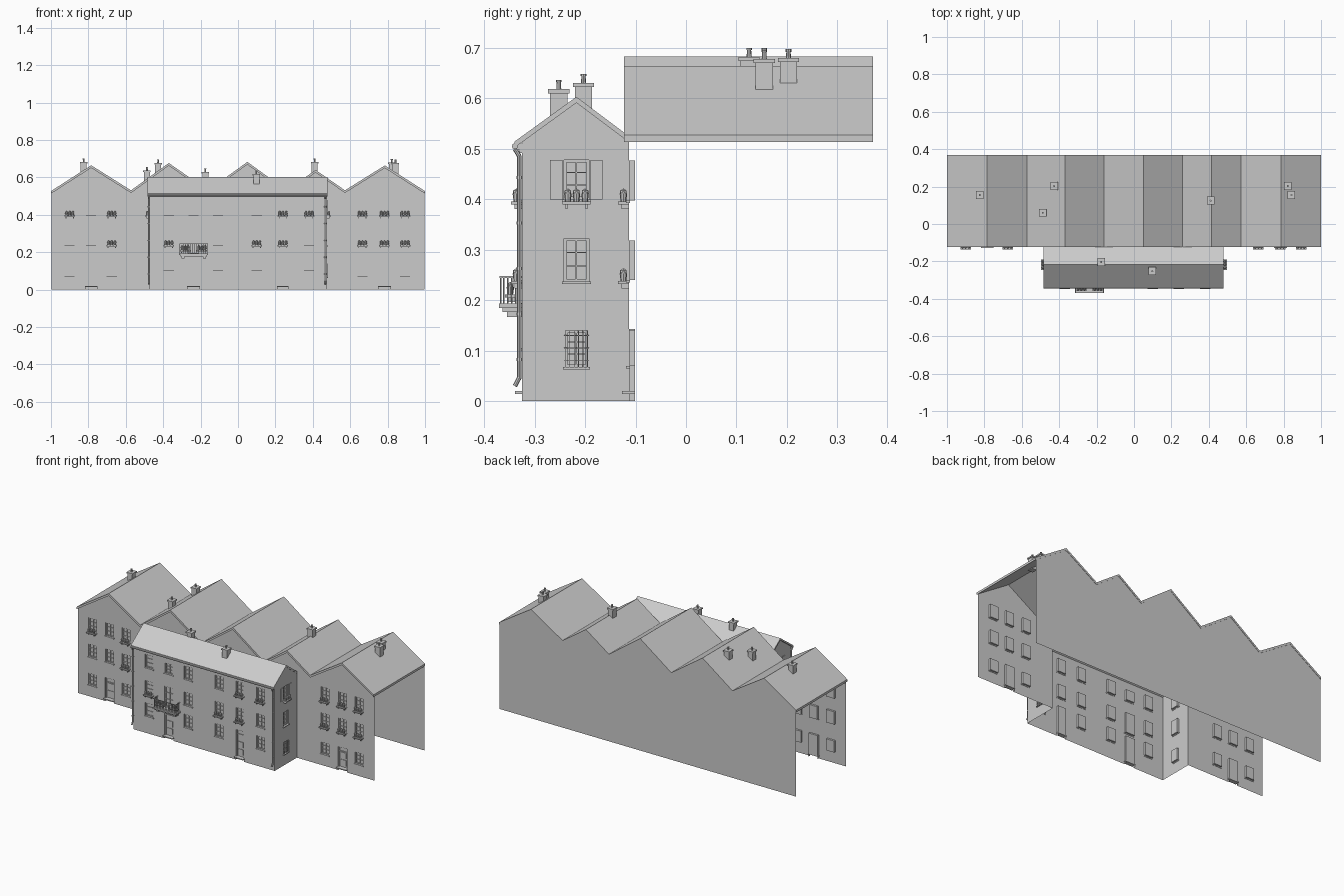
import bpy, bmesh, math
from mathutils import Vector, Matrix

if "Cube" in bpy.data.objects:
    bpy.data.objects.remove(bpy.data.objects["Cube"])


def finish(name, bm):
    bmesh.ops.remove_doubles(bm, verts=bm.verts, dist=0.00005)
    bmesh.ops.recalc_face_normals(bm, faces=bm.faces)
    me = bpy.data.meshes.new(name)
    bm.to_mesh(me)
    bm.free()
    ob = bpy.data.objects.new(name, me)
    bpy.context.collection.objects.link(ob)
    return ob


def frame(origin, along, out):
    """Wall space: u along the wall, d outward, z up."""
    o, a, n = Vector(origin), Vector(along), Vector(out)
    return lambda u, d, z: o + a * u + n * d + Vector((0, 0, z))


def box(bm, P, u0, u1, d0, d1, z0, z1):
    v = [bm.verts.new(P(u, d, z)) for u in (u0, u1) for d in (d0, d1) for z in (z0, z1)]
    for f in ((0, 1, 3, 2), (4, 6, 7, 5), (0, 4, 5, 1), (2, 3, 7, 6), (0, 2, 6, 4), (1, 5, 7, 3)):
        bm.faces.new([v[i] for i in f])


def poly(bm, pts):
    bm.faces.new([bm.verts.new(p) for p in pts])


def tube(bm, a, b, r0, r1=None, n=8):
    a, b = Vector(a), Vector(b)
    m = Matrix.Translation((a + b) / 2) @ (b - a).to_track_quat('Z', 'Y').to_matrix().to_4x4()
    bmesh.ops.create_cone(bm, cap_ends=True, segments=n, radius1=r0,
                          radius2=r0 if r1 is None else r1, depth=(b - a).length, matrix=m)


def prism(name, pts, P):
    """Extrude a closed profile between P(p, 0) and P(p, 1)."""
    bm = bmesh.new()
    n = len(pts)
    poly(bm, [P(p, 0) for p in pts])
    poly(bm, [P(p, 1) for p in pts])
    for i in range(n):
        p, q = pts[i], pts[(i + 1) % n]
        poly(bm, [P(p, 0), P(q, 0), P(q, 1), P(p, 1)])
    return finish(name, bm)


def wall(name, P, u0, u1, top, holes, depth=0.012):
    """Wall sheet with recessed openings. Hole: (centre, width, z0, z1)."""
    bm = bmesh.new()
    rects = [(c - w / 2, c + w / 2, a, b) for c, w, a, b in holes]
    us = sorted({round(x, 4) for r in rects for x in r[:2]} | {u0, u1})
    zs = sorted({round(x, 4) for r in rects for x in r[2:]} | {0, top})
    for a, b in zip(us, us[1:]):
        for c, d in zip(zs, zs[1:]):
            um, zm = (a + b) / 2, (c + d) / 2
            if not any(r[0] < um < r[1] and r[2] < zm < r[3] for r in rects):
                poly(bm, [P(a, 0, c), P(b, 0, c), P(b, 0, d), P(a, 0, d)])
    finish(name, bm)
    bm = bmesh.new()
    for a, b, c, d in rects:
        is_door = c == 0
        low = 0.02 if is_door else c
        edge = [(a, c), (b, c), (b, d), (a, d)]
        for i in range(1 if is_door else 0, 4):          # reveals
            p, q = edge[i], edge[(i + 1) % 4]
            poly(bm, [P(p[0], 0, p[1]), P(q[0], 0, q[1]), P(q[0], -depth, q[1]), P(p[0], -depth, p[1])])
        poly(bm, [P(a, -depth, low), P(b, -depth, low), P(b, -depth, d), P(a, -depth, d)])
        f, m = 0.005, (a + b) / 2
        box(bm, P, a, a + f, -depth, -0.006, low, d)     # frame
        box(bm, P, b - f, b, -depth, -0.006, low, d)
        box(bm, P, a, b, -depth, -0.006, d - f, d)
        if is_door:
            box(bm, P, a, b, -depth, -0.008, d - 0.03, d - 0.026)
            box(bm, P, a - 0.004, b + 0.004, -depth, 0.014, 0.014, 0.02)   # door step
            for z in (0.03, 0.075):
                box(bm, P, a + 0.012, b - 0.012, -depth, -0.009, z, min(z + 0.035, d - 0.032))
        else:
            box(bm, P, a, b, -depth, -0.006, c, c + f)
            box(bm, P, m - 0.0015, m + 0.0015, -depth, -0.008, c, d)
            for t in (0.36, 0.68):
                z = c + (d - c) * t
                box(bm, P, a, b, -depth, -0.008, z - 0.001, z + 0.001)
            box(bm, P, a - 0.004, b + 0.004, -0.002, 0.006, c - 0.005, c)  # sill
    finish(name + "_windows_and_doors", bm)


def flower_boxes(name, P, spots):
    bm = bmesh.new()
    for u, z in spots:
        box(bm, P, u - 0.028, u + 0.028, 0, 0.022, z - 0.008, z - 0.002)
        for k in (-1, 1):
            box(bm, P, u + k * 0.02 - 0.002, u + k * 0.02 + 0.002, 0, 0.015, z - 0.017, z - 0.008)
        for k in (-1, 0, 1):
            c = u + k * 0.017
            tube(bm, P(c, 0.011, z - 0.002), P(c, 0.011, z + 0.013), 0.0055, 0.0075)
            bmesh.ops.create_icosphere(bm, subdivisions=1, radius=0.0075,
                                       matrix=Matrix.Translation(P(c, 0.011, z + 0.016)))
    finish(name, bm)


front_wing = frame((0, -0.113, 0), (1, 0, 0), (0, -1, 0))
front_mid = frame((0, -0.325, 0), (1, 0, 0), (0, -1, 0))
TOP, MID = (0.398, 0.477), (0.24, 0.318)

# Wing front walls
for name, cols, a, b in (("left_wing_wall", (-0.9, -0.785, -0.675), -0.997, -0.475),
                         ("right_wing_wall", (0.665, 0.783, 0.893), 0.475, 0.997)):
    holes = [(c, 0.054, *r) for c in cols for r in (TOP, MID)]
    holes += [(cols[0], 0.054, 0.07, 0.14), (cols[2], 0.054, 0.07, 0.14), (cols[1], 0.06, 0, 0.143)]
    wall(name, front_wing, a, b, 0.515, holes)
flower_boxes("wing_flower_boxes", front_wing,
             [(-0.9, 0.398), (-0.675, 0.398), (-0.675, 0.24)] +
             [(x, z) for x in (0.665, 0.783, 0.893) for z in (0.398, 0.24)])

# Middle block front and side walls
holes = [(c, 0.054, *r) for c in (-0.37, -0.108, 0.1, 0.24, 0.38) for r in (TOP, MID)]
holes += [(c, 0.054, 0.105, 0.183) for c in (-0.37, -0.108, 0.1, 0.38)]
holes += [(-0.238, 0.054, 0.398, 0.46), (-0.238, 0.06, 0.195, 0.318),
          (-0.238, 0.06, 0, 0.172), (0.24, 0.054, 0, 0.183)]
wall("middle_front_wall", front_mid, -0.475, 0.475, 0.515, holes)
flower_boxes("middle_flower_boxes", front_mid,
             [(-0.37, 0.24), (0.1, 0.24), (0.24, 0.24), (0.24, 0.398), (0.38, 0.398)])
for s, name in ((1, "right_side"), (-1, "left_side")):
    P = frame((s * 0.475, 0, 0), (0, 1, 0), (s, 0, 0))
    wall(name + "_wall", P, -0.325, -0.113, 0.515,
         [(-0.217, 0.05, 0.4, 0.478), (-0.217, 0.05, 0.237, 0.322), (-0.217, 0.046, 0.068, 0.14)])
    flower_boxes(name + "_flower_box", P, [(-0.217, 0.398)])
    bm = bmesh.new()
    poly(bm, [P(-0.325, 0, 0.515), P(-0.113, 0, 0.515), P(-0.217, 0, 0.595)])
    finish(name + "_gable", bm)
    bm = bmesh.new()                                      # shutters
    for u in (-0.257, -0.177):
        box(bm, P, u - 0.012, u + 0.012, 0, 0.004, 0.4, 0.478)
    finish(name + "_shutters", bm)
    bm = bmesh.new()                                      # window grille
    for i in range(6):
        u = -0.239 + i * 0.0088
        tube(bm, P(u, 0.003, 0.068), P(u, 0.003, 0.14), 0.0009, n=5)
    for z in (0.08, 0.105, 0.13):
        tube(bm, P(-0.242, 0.003, z), P(-0.192, 0.003, z), 0.0009, n=5)
    finish(name + "_grille", bm)

# Saw-tooth roof, gable sheet and back wall
ZIG = [(-1, .527), (-.785, .665), (-.572, .531), (-.37, .677), (-.16, .531), (.05, .683),
       (.26, .531), (.415, .64), (.572, .531), (.785, .664), (1, .527)]
T = 0.014
low = [(x, z - T) for x, z in ZIG]
prism("sawtooth_roof", ZIG + low[::-1], lambda p, t: Vector((p[0], -0.123 + 0.493 * t, p[1])))
bm = bmesh.new()
mid = [(x * 0.997, z + 0.002) for x, z in low]
poly(bm, [Vector((x, -0.113, z)) for x, z in [(-0.997, 0.512)] + mid + [(0.997, 0.512)]])
finish("front_gables", bm)
bm = bmesh.new()
poly(bm, [Vector((x, 0.368, z)) for x, z in [(-0.997, 0)] + mid + [(0.997, 0)]])
finish("back_wall", bm)

# Middle block roof
R = [(-0.34, 0.514), (-0.217, 0.603), (-0.113, 0.525)]
prism("middle_roof", R + [(y, z - 0.012) for y, z in R[::-1]],
      lambda p, t: Vector((-0.484 + 0.962 * t, p[0], p[1])))

# Eaves: dentils, gutter, downpipes with clips
bm = bmesh.new()
for i in range(48):
    u = -0.47 + i * 0.02
    box(bm, front_mid, u - 0.004, u + 0.004, 0, 0.011, 0.498, 0.51)
box(bm, front_mid, -0.476, 0.476, 0, 0.005, 0.492, 0.5)
finish("eaves_dentils", bm)
bm = bmesh.new()
tube(bm, (-0.484, -0.339, 0.505), (0.478, -0.339, 0.505), 0.006)
for x in (-0.478, 0.466):
    tube(bm, (x, -0.339, 0.5), (x, -0.33, 0.485), 0.0045)
    tube(bm, (x, -0.33, 0.487), (x, -0.33, 0.045), 0.0045)
    tube(bm, (x, -0.33, 0.047), (x, -0.339, 0.03), 0.0045)
    for k in range(5):
        tube(bm, (x, -0.33, 0.08 + k * 0.09), (x, -0.33, 0.086 + k * 0.09), 0.006)
finish("gutter_and_downpipes", bm)

# Balcony
bm = bmesh.new()
box(bm, front_mid, -0.315, -0.16, 0, 0.045, 0.185, 0.194)
box(bm, front_mid, -0.308, -0.167, 0, 0.038, 0.177, 0.185)
for u in (-0.295, -0.18):
    box(bm, front_mid, u - 0.008, u + 0.008, 0, 0.03, 0.167, 0.177)
finish("balcony_slab", bm)
bm = bmesh.new()
for i in range(16):
    u = -0.312 + i * 0.0099
    tube(bm, front_mid(u, 0.042, 0.194), front_mid(u, 0.042, 0.245), 0.0013, n=5)
for u in (-0.312, -0.1635):
    for k in range(5):
        d = 0.004 + k * 0.008
        tube(bm, front_mid(u, d, 0.194), front_mid(u, d, 0.245), 0.0013, n=5)
    box(bm, front_mid, u - 0.002, u + 0.002, 0, 0.044, 0.244, 0.248)
box(bm, front_mid, -0.314, -0.1615, 0.04, 0.044, 0.244, 0.248)
finish("balcony_railing", bm)
flower_boxes("balcony_planters", frame((0, -0.337, 0), (1, 0, 0), (0, -1, 0)),
             [(-0.282, 0.213), (-0.193, 0.213)])

# Chimneys: x, y, bottom, top of stack
for i, (x, y, z0, z1) in enumerate((
        (-0.825, 0.155, 0.61, 0.682), (-0.487, 0.06, 0.56, 0.638), (-0.427, 0.203, 0.61, 0.678),
        (-0.175, -0.203, 0.56, 0.63), (0.098, -0.252, 0.535, 0.618), (0.41, 0.125, 0.61, 0.682),
        (0.822, 0.203, 0.61, 0.68), (0.842, 0.155, 0.6, 0.678))):
    P = frame((x, y, 0), (1, 0, 0), (0, 1, 0))
    bm = bmesh.new()
    box(bm, P, -0.016, 0.016, -0.017, 0.017, z0, z1)
    box(bm, P, -0.02, 0.02, -0.021, 0.021, z1 - 0.008, z1)
    tube(bm, P(0, 0, z1), P(0, 0, z1 + 0.016), 0.005, 0.004)
    tube(bm, P(0, 0, z1 + 0.014), P(0, 0, z1 + 0.018), 0.0055)
    finish("chimney_%d" % (i + 1), bm)
